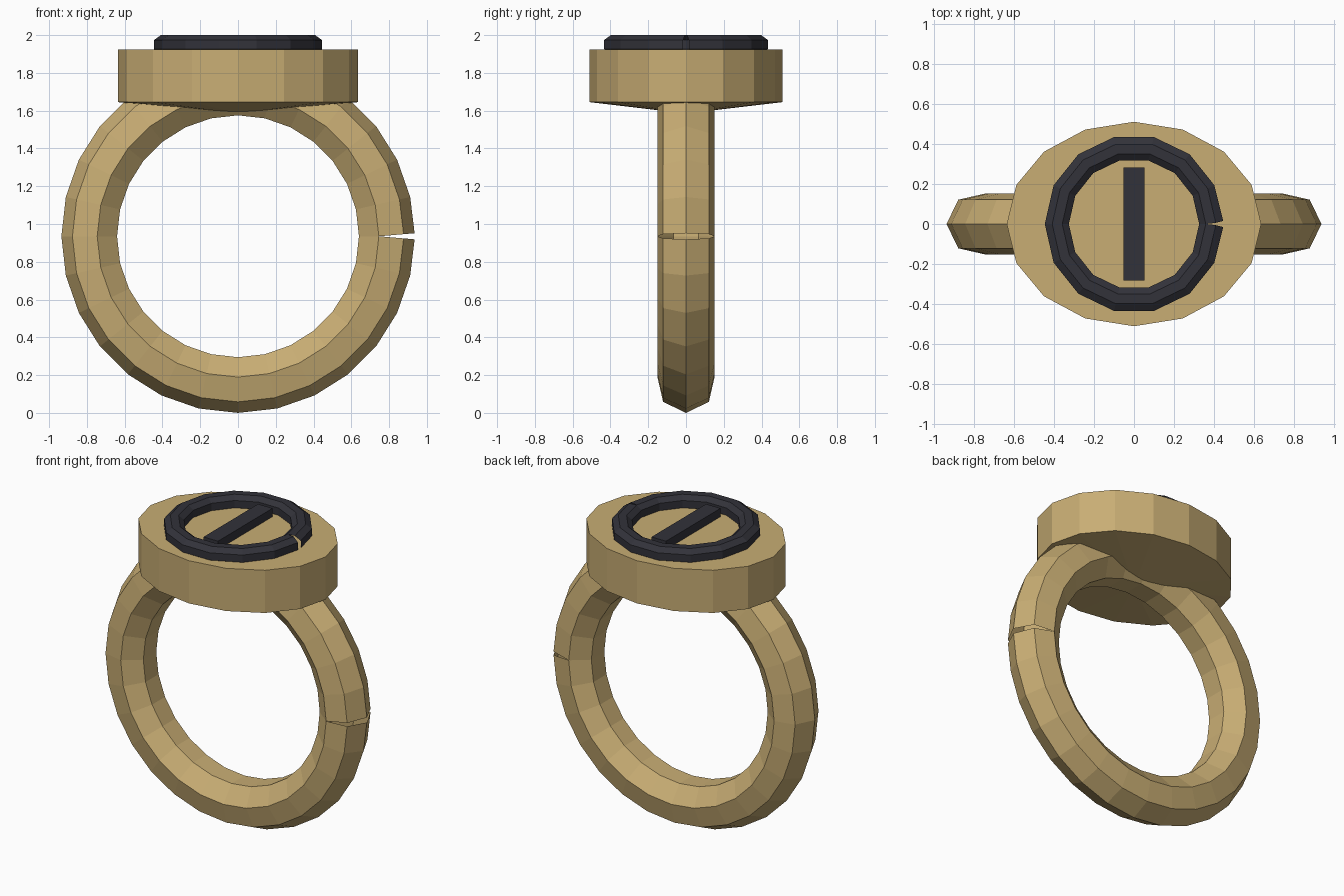
import bpy, bmesh
from math import sin, cos, pi
from mathutils import Matrix

if "Cube" in bpy.data.objects:
    bpy.data.objects.remove(bpy.data.objects["Cube"])


def material(name, color):
    m = bpy.data.materials.new(name)
    m.diffuse_color = (*color, 1)
    m.use_nodes = True
    m.node_tree.nodes["Principled BSDF"].inputs["Base Color"].default_value = m.diffuse_color
    return m


gold = material("gold", (0.58, 0.42, 0.175))
dark = material("dark_inlay", (0.032, 0.032, 0.042))


def finish(name, bm, mat):
    bmesh.ops.recalc_face_normals(bm, faces=bm.faces)
    mesh = bpy.data.meshes.new(name)
    bm.to_mesh(mesh)
    bm.free()
    mesh.materials.append(mat)
    obj = bpy.data.objects.new(name, mesh)
    bpy.context.collection.objects.link(obj)
    return obj


def split_ring(name, profile, segments, split_from, gap, z, mat, upright=False):
    """Sweep a (radius, height) profile round; the seam at +x opens outward."""
    bm = bmesh.new()
    rows = []
    for i in range(segments + 1):
        a = 2 * pi * i / segments
        side = 1 if i == 0 else -1 if i == segments else 0
        row = []
        for r, h in profile:
            shift = side * gap * max(0, r - split_from)
            row.append(bm.verts.new((r * cos(a), r * sin(a) + shift, h)))
        rows.append(row)
    n = len(profile)
    for a, b in zip(rows, rows[1:]):
        for j in range(n):
            k = (j + 1) % n
            bm.faces.new((a[j], b[j], b[k], a[k]))
    bmesh.ops.remove_doubles(bm, verts=bm.verts, dist=0.0005)
    if upright:
        bm.transform(Matrix.Rotation(pi / 2, 4, 'X'))
    bm.transform(Matrix.Translation((0, 0, z)))
    return finish(name, bm, mat)


# finger band: seven-sided section with a tapering split on the right
section = [(0.78 + 0.155 * cos(2 * pi * j / 7), 0.155 * sin(2 * pi * j / 7))
           for j in range(7)]
split_ring("finger_band", section, 28, 0.745, 0.085, 0.935, gold, upright=True)

# oval head: straight wall, flat top, shallow conical underside
bm = bmesh.new()
angles = [2 * pi * i / 16 for i in range(16)]
low, high = [[bm.verts.new((0.635 * cos(a), 0.51 * sin(a), z)) for a in angles]
             for z in (1.645, 1.925)]
tip = bm.verts.new((0, 0, 1.585))
bm.faces.new(high)
for i in range(16):
    k = (i + 1) % 16
    bm.faces.new((low[i], low[k], high[k], high[i]))
    bm.faces.new((tip, low[k], low[i]))
finish("oval_head", bm, gold)

# dark circular inlay with chamfered section
inlay = [(0.445, -0.024), (0.445, 0.024), (0.408, 0.05), (0.358, 0.05),
         (0.325, 0.024), (0.325, -0.024), (0.358, -0.05), (0.408, -0.05)]
split_ring("inlay_ring", inlay, 14, 0.385, 0.25, 1.95, dark)

# dark bar across the middle of the inlay
bm = bmesh.new()
bmesh.ops.create_cube(bm, size=1)
bm.transform(Matrix.Translation((0, 0, 1.95)) @ Matrix.Diagonal((0.105, 0.565, 0.06, 1)))
finish("inlay_bar", bm, dark)
